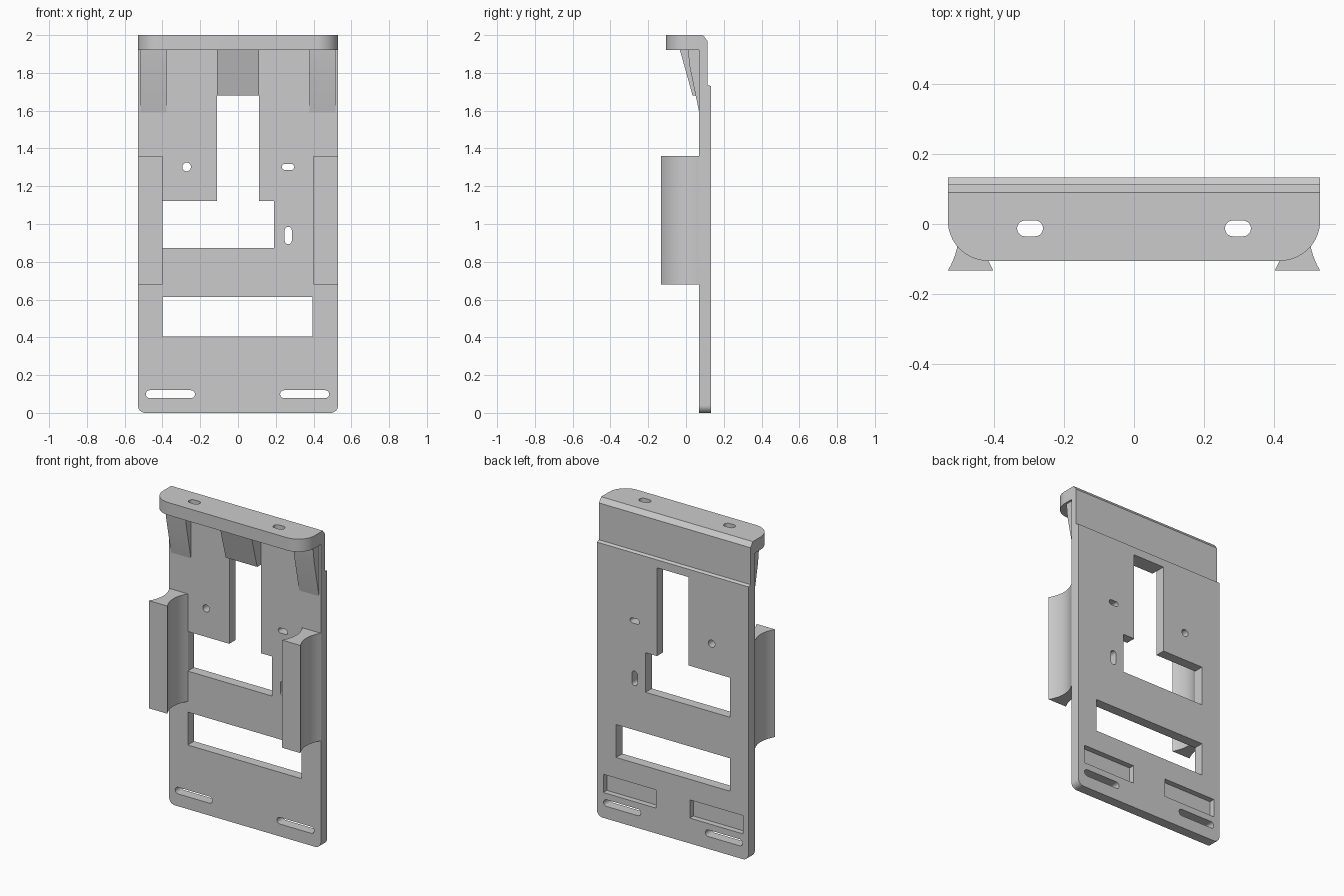
import bpy, bmesh, math

cube = bpy.data.objects.get("Cube")
if cube:
    bpy.data.objects.remove(cube, do_unlink=True)

grey = bpy.data.materials.new("light_grey")
grey.use_nodes = True
grey.diffuse_color = (0.6, 0.6, 0.6, 1)
grey.node_tree.nodes["Principled BSDF"].inputs["Base Color"].default_value = (0.6, 0.6, 0.6, 1)

# How each profile plane and its extrusion depth map to x, y, z
PLANES = {
    "xz": lambda u, v, d: (u, d, v),
    "yz": lambda u, v, d: (d, u, v),
    "xy": lambda u, v, d: (u, v, d),
}


def prism(name, plane, points, start, end):
    """Extrude a flat outline between two depths."""
    place = PLANES[plane]
    bm = bmesh.new()
    low = [bm.verts.new(place(u, v, start)) for u, v in points]
    high = [bm.verts.new(place(u, v, end)) for u, v in points]
    bm.faces.new(low)
    bm.faces.new(high)
    n = len(points)
    for i in range(n):
        j = (i + 1) % n
        bm.faces.new((low[i], low[j], high[j], high[i]))
    bmesh.ops.recalc_face_normals(bm, faces=bm.faces)
    mesh = bpy.data.meshes.new(name)
    bm.to_mesh(mesh)
    bm.free()
    mesh.materials.append(grey)
    obj = bpy.data.objects.new(name, mesh)
    bpy.context.collection.objects.link(obj)
    return obj


def arc(cu, cv, r, first, last, steps=10):
    angles = [math.radians(first + (last - first) * i / steps) for i in range(steps + 1)]
    return [(cu + r * math.cos(a), cv + r * math.sin(a)) for a in angles]


def box(u0, u1, v0, v1):
    return [(u0, v0), (u1, v0), (u1, v1), (u0, v1)]


def slot(u0, u1, v0, v1):
    """Outline with fully rounded ends, along the longer direction."""
    r = min(u1 - u0, v1 - v0) / 2
    cu, cv = (u0 + u1) / 2, (v0 + v1) / 2
    if u1 - u0 >= v1 - v0:
        return arc(u1 - r, cv, r, -90, 90) + arc(u0 + r, cv, r, 90, 270.01)
    return arc(cu, v1 - r, r, 0, 180) + arc(cu, v0 + r, r, 180, 360.01)


def select(obj):
    bpy.ops.object.select_all(action="DESELECT")
    obj.select_set(True)
    bpy.context.view_layer.objects.active = obj


def cut(obj, cutter, operation="DIFFERENCE"):
    mod = obj.modifiers.new("cut", "BOOLEAN")
    mod.operation = operation
    mod.solver = "EXACT"
    mod.object = cutter
    select(obj)
    bpy.ops.object.modifier_apply(modifier=mod.name)
    bpy.data.objects.remove(cutter, do_unlink=True)


HALF = 0.53      # half width
FRONT = 0.07     # front face of the plate
BACK = 0.133     # back face of the plate
parts = []

# Back plate, thinner at the top with a bevelled rear edge
plate = prism("back_plate", "yz",
              [(FRONT, 0), (BACK, 0), (BACK, 1.73), (0.113, 1.737),
               (0.113, 1.97), (0.09, 2), (FRONT, 2)], -HALF, HALF)

# Rounded lower corners
r = 0.04
outline = (arc(HALF - r, r, r, -90, 0) + [(HALF, 2.1), (-HALF, 2.1)]
           + arc(r - HALF, r, r, 180, 270))
cut(plate, prism("corner_cutter", "xz", outline, -1, 1), "INTERSECT")

# Windows, screw holes and slots through the plate
window = [(-0.4, 0.872), (0.19, 0.872), (0.19, 1.122), (0.11, 1.122),
          (0.11, 1.68), (-0.11, 1.68), (-0.11, 1.122), (-0.4, 1.122)]
openings = [
    window,
    box(-0.4, 0.395, 0.405, 0.613),
    slot(-0.488, -0.228, 0.078, 0.12),
    slot(0.223, 0.483, 0.078, 0.12),
    slot(0.232, 0.298, 1.286, 1.318),
    slot(0.247, 0.285, 0.893, 0.985),
    arc(-0.272, 1.302, 0.023, 0, 345, 23),
]
for shape in openings:
    cut(plate, prism("opening_cutter", "xz", shape, -0.5, 0.5))

# Shallow rectangular pockets in the rear
for x0, x1 in ((-0.49, -0.12), (0.115, 0.485)):
    cut(plate, prism("pocket_cutter", "xz", box(x0, x1, 0.16, 0.275), 0.098, 0.5))
parts.append(plate)

# Top shelf with rounded front corners and two slots
r = 0.115
tip = -0.105
shelf = prism("top_shelf", "xy",
              [(HALF, FRONT), (-HALF, FRONT)]
              + arc(r - HALF, tip + r, r, 180, 270, 16)
              + arc(HALF - r, tip + r, r, 270, 360, 16), 1.92, 2)
for side in (-1, 1):
    x = side * 0.296
    cut(shelf, prism("slot_cutter", "xy", slot(x - 0.037, x + 0.037, -0.035, 0.01), 1.8, 2.2))
parts.append(shelf)

# Sloping block under the middle of the shelf
parts.append(prism("centre_brace", "yz",
                   [(-0.032, 1.92), (0.035, 1.68), (FRONT, 1.68), (FRONT, 1.92)], -0.11, 0.11))

for side, label in ((1, "left"), (-1, "right")):
    # Tapered gusset under the shelf
    parts.append(prism(label + "_gusset", "yz",
                       [(0.01, 1.92), (0.02, 1.83), (FRONT, 1.59), (FRONT, 1.92)],
                       side * 0.378, side * 0.517))

    # Upright side grip, waisted by a shallow curve on both flanks
    steps, dip, depth = 14, 0.03, FRONT + BACK
    curve = [(dip * (1 - (2 * i / steps - 1) ** 2), -BACK + depth * i / steps)
             for i in range(steps + 1)]
    outer = [(side * (HALF - d), y) for d, y in curve]
    inner = [(side * (0.4 + d), y) for d, y in reversed(curve)]
    parts.append(prism(label + "_grip", "xy", outer + inner, 0.68, 1.36))

for obj in parts:
    select(obj)
    bpy.ops.object.shade_smooth_by_angle(angle=math.radians(30))
